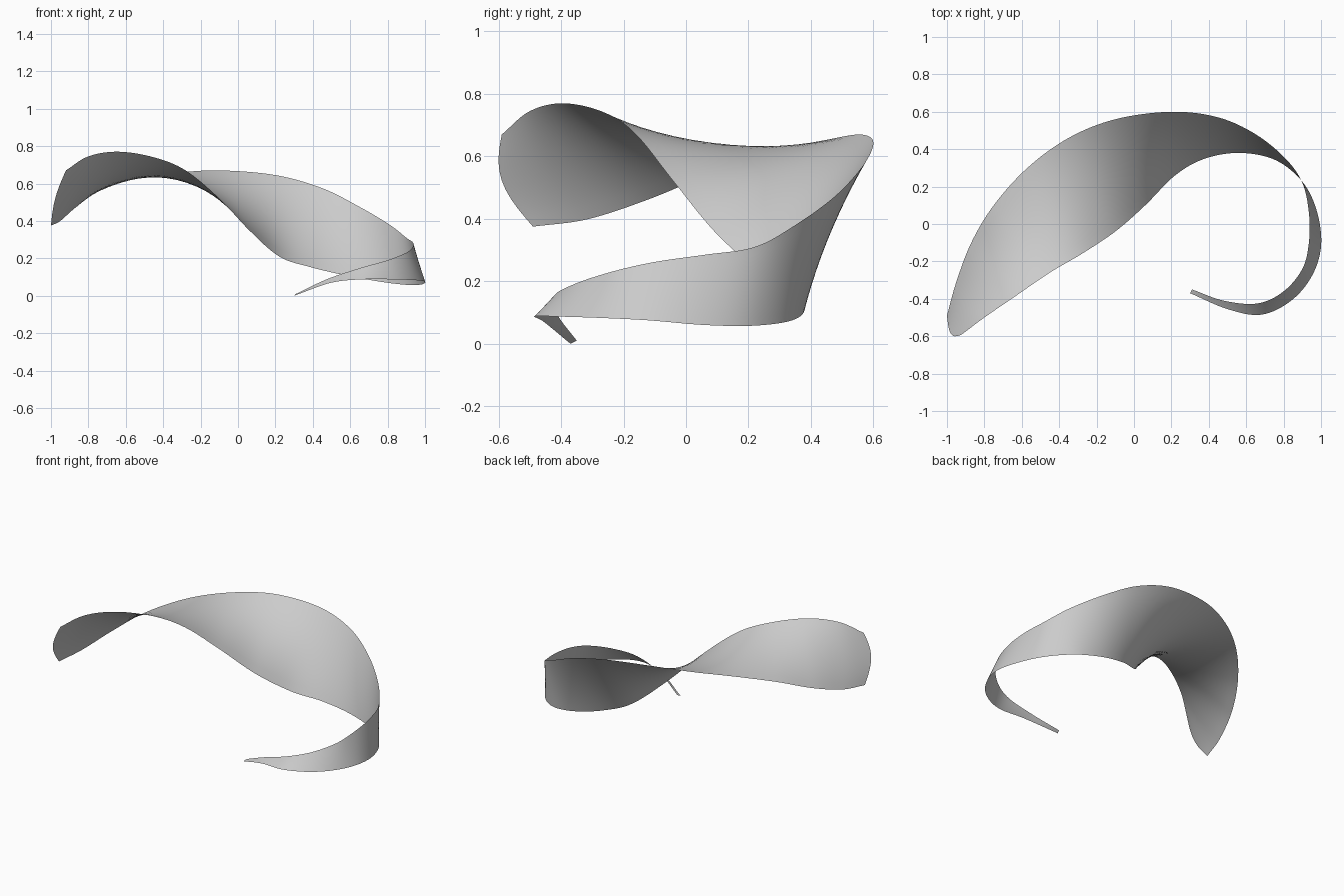
import bpy
import math
from mathutils import Vector

# Remove the default cube
cube = bpy.data.objects.get("Cube")
if cube:
    bpy.data.objects.remove(cube, do_unlink=True)

STEPS = 8     # subdivisions between neighbouring stations
ACROSS = 10   # subdivisions across the ribbon

# Matching stations along the two long edges of the ribbon
outer_edge = [
    (-1, -.49, .375), (-.95, -.31, .4), (-.87, -.1, .47), (-.75, .1, .555),
    (-.57, .3, .62), (-.35, .46, .655), (-.1, .56, .67), (.2, .6, .645),
    (.45, .57, .575), (.65, .48, .475), (.81, .35, .38), (.9, .22, .31),
    (.935, .06, .285), (.935, -.1, .262), (.9, -.24, .23), (.8, -.36, .19),
    (.66, -.425, .15), (.48, -.41, .09), (.31, -.35, .01)]
inner_edge = [
    (-.92, -.59, .67), (-.8, -.5, .745), (-.64, -.39, .77), (-.45, -.26, .74),
    (-.28, -.16, .67), (-.1, -.04, .52), (.06, .1, .35), (.22, .26, .21),
    (.38, .35, .155), (.57, .38, .11), (.76, .34, .075), (.905, .22, .058),
    (.98, .06, .06), (1, -.12, .075), (.95, -.28, .083), (.84, -.41, .087),
    (.68, -.485, .088), (.5, -.455, .07), (.3, -.37, 0)]


def smooth_path(points):
    """Pass a smooth curve through the points."""
    pts = [Vector(p) for p in points]
    pts = [2 * pts[0] - pts[1]] + pts + [2 * pts[-1] - pts[-2]]
    path = []
    for a, b, c, d in zip(pts, pts[1:], pts[2:], pts[3:]):
        for k in range(STEPS):
            t = k / STEPS
            path.append(b + (c - a) * t / 2
                        + (a - 2.5 * b + 2 * c - d / 2) * t ** 2
                        + (3 * b - a - 3 * c + d) * t ** 3 / 2)
    return path + [pts[-2]]


def make_material(name, color):
    mat = bpy.data.materials.new(name)
    mat.use_nodes = True
    mat.diffuse_color = color
    mat.node_tree.nodes["Principled BSDF"].inputs["Base Color"].default_value = color
    return mat


# Twisting ribbon: loft between the edges, with a slightly rounded wide end
outer, inner = smooth_path(outer_edge), smooth_path(inner_edge)
verts, faces = [], []
for i, (a, b) in enumerate(zip(outer, inner)):
    bulge = max(0, 1 - i / (2 * STEPS)) * .05
    for j in range(ACROSS + 1):
        t = j / ACROSS
        point = a.lerp(b, t)
        point.y -= bulge * math.sin(math.pi * t)
        point.x -= bulge * math.sin(math.pi * t) / 3
        verts.append(point)

row = ACROSS + 1
for i in range(len(outer) - 1):
    for j in range(ACROSS):
        k = i * row + j
        faces.append((k, k + 1, k + row + 1, k + row))

mesh = bpy.data.meshes.new("ribbon")
mesh.from_pydata(verts, [], faces)
mesh.materials.append(make_material("light grey", (.6, .6, .6, 1)))
mesh.shade_smooth()
ribbon = bpy.data.objects.new("twisted_ribbon", mesh)
bpy.context.collection.objects.link(ribbon)
